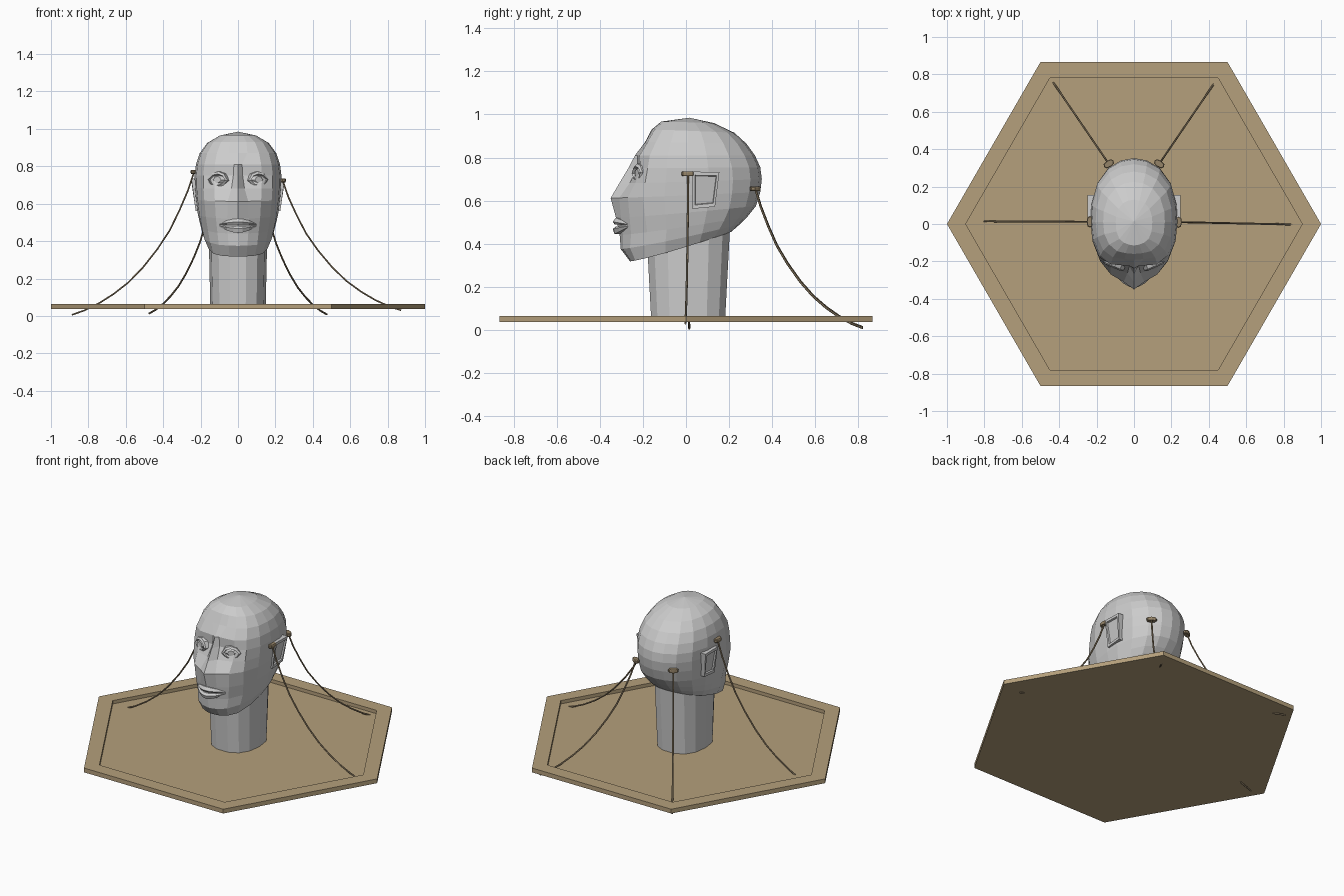
import bpy, math
from mathutils import Vector, Matrix

if "Cube" in bpy.data.objects:
    bpy.data.objects.remove(bpy.data.objects["Cube"])


def material(name, color):
    m = bpy.data.materials.new(name)
    m.diffuse_color = (*color, 1)
    m.use_nodes = True
    m.node_tree.nodes["Principled BSDF"].inputs["Base Color"].default_value = m.diffuse_color
    return m


WOOD = material("tan", (0.46, 0.35, 0.20))
CORD = material("dark_tan", (0.30, 0.23, 0.14))


def loft(name, rings, mat=None, tip=None):
    """Closed skin through equal-length rings, capped at both ends."""
    n = len(rings[0])
    verts = [tuple(p) for r in rings for p in r]
    faces = [tuple(reversed(range(n)))]
    for k in range(len(rings) - 1):
        for i in range(n):
            j = (i + 1) % n
            faces.append((k * n + i, k * n + j, (k + 1) * n + j, (k + 1) * n + i))
    last = (len(rings) - 1) * n
    if tip:
        verts.append(tip)
        faces += [(last + i, last + (i + 1) % n, len(verts) - 1) for i in range(n)]
    else:
        faces.append(tuple(last + i for i in range(n)))
    me = bpy.data.meshes.new(name)
    me.from_pydata(verts, [], faces)
    ob = bpy.data.objects.new(name, me)
    bpy.context.collection.objects.link(ob)
    if mat:
        me.materials.append(mat)
    return ob


def ellipse(n, rx, ry, cy, z, power=1.0):
    pts = []
    for i in range(n):
        a = 2 * math.pi * i / n
        c, s = math.cos(a), math.sin(a)
        pts.append((rx * math.copysign(abs(c) ** power, c),
                    cy + ry * math.copysign(abs(s) ** power, s), z))
    return pts


def mirror_x(ob):
    ob.modifiers.new("mirror", 'MIRROR').use_axis = (True, False, False)


# hexagonal tray with shallow recess
loft("base_tray", [ellipse(6, r, r, 0, z) for r, z in
                   ((1, .037), (1, .065), (.9, .065), (.9, .043))], WOOD)

# neck
loft("neck", [ellipse(14, .148, .175, .01, .043, .85),
              ellipse(14, .158, .2, .01, .5, .85)])

# head: z front, z back, half width, nose x, y of 4 face columns, y back
HEAD = [
    (.318, .455, .163, .045, -.26, -.255, -.235, -.19, .21),
    (.375, .490, .187, .050, -.303, -.292, -.26, -.19, .25),
    (.440, .525, .200, .055, -.308, -.293, -.255, -.18, .285),
    (.520, .575, .215, .058, -.325, -.302, -.262, -.19, .325),
    (.612, .640, .225, .055, -.35, -.310, -.270, -.20, .345),
    (.680, .700, .230, .035, -.31, -.262, -.235, -.19, .352),
    (.750, .755, .232, .025, -.268, -.225, -.212, -.178, .345),
    (.810, .810, .225, .022, -.237, -.225, -.215, -.168, .32),
    (.872, .865, .205, .050, -.19, -.188, -.178, -.14, .28),
    (.930, .915, .165, .045, -.16, -.156, -.145, -.11, .225),
    (.967, .960, .098, .028, -.115, -.11, -.10, -.08, .13),
]


def head_ring(zf, zb, w, nx, y0, y1, y2, y3, yb):
    half = [(0, y0), (nx, y1), (.55 * w, y2), (.8 * w, y3), (.96 * w, .5 * y3),
            (w, .01), (.98 * w, .3 * yb), (.85 * w, .62 * yb),
            (.6 * w, .85 * yb), (.3 * w, .965 * yb), (0, yb)]
    pts = half + [(-x, y) for x, y in half[-2:0:-1]]
    return [(x, y, zf + (zb - zf) * max(0, (y - y0) / (yb - y0)) ** 1.2) for x, y in pts]


loft("head", [head_ring(*r) for r in HEAD], tip=(0, .015, .985))

# almond eyes: raised lids, sunken gap, domed eyeball
ALMOND = [(-1, -.1), (-.5, -.8), (.1, -1), (.7, -.65), (1, .1), (.55, .8), (-.1, 1), (-.65, .7)]
eye_frame = Matrix.Translation((.106, -.218, .728)) @ Matrix.Rotation(math.radians(24), 4, 'Z')
eye = loft("eye", [[eye_frame @ Vector((u * sx, y, v * sz)) for u, v in ALMOND]
                   for sx, sz, y in ((.06, .048, .03), (.058, .044, -.008), (.048, .031, -.016),
                                     (.043, .024, .0), (.022, .018, -.012))])
mirror_x(eye)


# lips swept across the curved mouth
def lip(name, z_top, z_mid, z_low, corner):
    rings = []
    for u in (-1, -.6, -.25, 0, .25, .6, 1):
        k = 1 - .8 * u * u
        front, x = -.34 + .065 * u * u, .098 * u
        z = [corner + (q - corner) * k for q in (z_top, z_mid, z_low)]
        rings.append([(x, front + .05, z[0]), (x, front + .014, z[0]), (x, front, z[1]),
                      (x, front + .008, z[2]), (x, front + .05, z[2])])
    loft(name, rings)


lip("upper_lip", .520, .502, .490, .488)
lip("lower_lip", .480, .468, .445, .485)

# ears: tapered plates with a recessed centre
EAR = [(.03, .735), (.03, .562), (.135, .572), (.155, .732)]


def ear_ring(s, out):
    return [(.205 + out + .13 * (z - .565), .09 + (y - .09) * s, .65 + (z - .65) * s)
            for y, z in EAR]


ear = loft("ear", [ear_ring(1, -.02), ear_ring(1, .022), ear_ring(.8, .022), ear_ring(.76, .012)])
mirror_x(ear)

# hanging cords with small clips at the head
SAG = [(0, 1), (.05, .87), (.12, .73), (.2, .59), (.3, .46), (.42, .33),
       (.54, .225), (.66, .145), (.78, .08), (.9, .03), (1, 0)]
CORDS = [("left", (-.235, .012, .77), (-.888, .015, .006)),
         ("right", (.238, .01, .725), (.872, -.003, .03)),
         ("back_left", (-.135, .322, .66), (-.475, .82, .013)),
         ("back_right", (.135, .322, .655), (.475, .82, .008))]
for side, a, b in CORDS:
    a, b = Vector(a), Vector(b)
    cu = bpy.data.curves.new("cord_" + side, 'CURVE')
    cu.dimensions = '3D'
    cu.bevel_depth = .005
    cu.bevel_resolution = 1
    cu.use_fill_caps = True
    sp = cu.splines.new('POLY')
    sp.use_smooth = False
    sp.points.add(len(SAG) - 1)
    for p, (t, h) in zip(sp.points, SAG):
        q = a.lerp(b, t)
        p.co = (q.x, q.y, b.z + (a.z - b.z) * h, 1)
    cu.materials.append(CORD)
    bpy.context.collection.objects.link(bpy.data.objects.new("cord_" + side, cu))

    turn = math.atan2(b.y - a.y, b.x - a.x)
    frame = Matrix.Translation(a) @ Matrix.Rotation(turn, 4, 'Z')
    loft("clip_" + side, [[frame @ Vector(p) for p in ellipse(8, .018 * s, .031 * s, 0, z, .8)]
                          for s, z in ((.85, -.011), (1, -.006), (1, .006), (.85, .011))], CORD)
